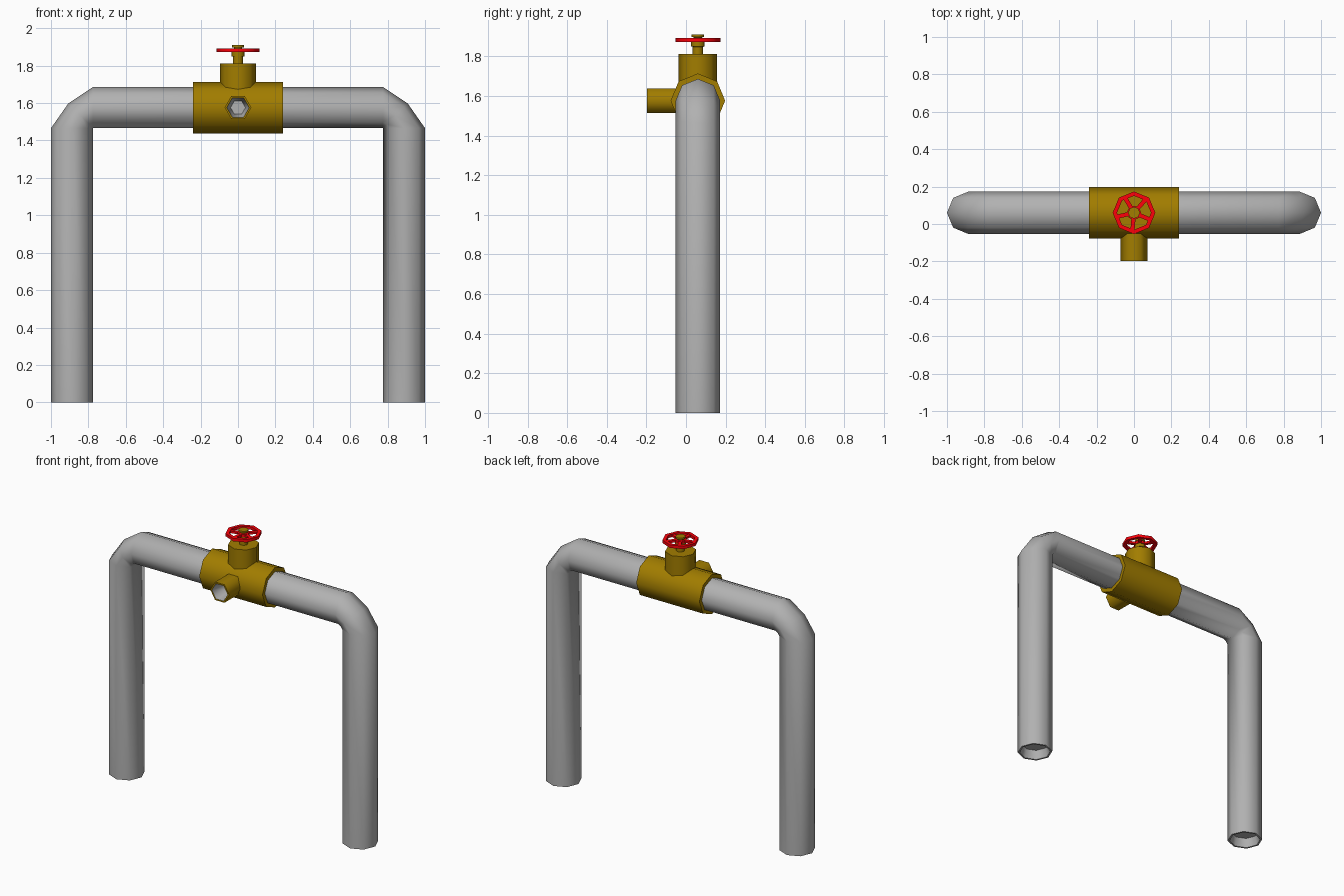
import bpy, bmesh, math
from mathutils import Vector, Matrix

if "Cube" in bpy.data.objects:
    bpy.data.objects.remove(bpy.data.objects["Cube"])

CY, PZ, R = 0.06, 1.576, 0.1125      # pipe plane, crossbar height, pipe radius


def material(name, rgb):
    m = bpy.data.materials.new(name)
    m.diffuse_color = (*rgb, 1)
    m.use_nodes = True
    m.node_tree.nodes["Principled BSDF"].inputs["Base Color"].default_value = m.diffuse_color
    return m


brass = material("brass", (0.36, 0.205, 0.0))
red = material("red", (1.0, 0.0, 0.003))
steel = material("steel", (0.44, 0.44, 0.44))


def finish(name, bm, mat=None, angle=50):
    bmesh.ops.recalc_face_normals(bm, faces=bm.faces)
    me = bpy.data.meshes.new(name)
    bm.to_mesh(me)
    bm.free()
    ob = bpy.data.objects.new(name, me)
    bpy.context.collection.objects.link(ob)
    if mat:
        me.materials.append(mat)
    bpy.ops.object.select_all(action='DESELECT')
    ob.select_set(True)
    bpy.context.view_layer.objects.active = ob
    if angle:
        bpy.ops.object.shade_smooth_by_angle(angle=math.radians(angle))
    return ob


def bridge(bm, rings, closed=False):
    pairs = list(zip(rings, rings[1:]))
    if closed:
        pairs.append((rings[-1], rings[0]))
    n = len(rings[0])
    for a, b in pairs:
        for i in range(n):
            j = (i + 1) % n
            bm.faces.new((a[i], a[j], b[j], b[i]))


def lathe(name, profile, n, matrix, mat=None, closed=False, angle=50):
    """Revolve (radius, height) points into an n-sided solid along local z."""
    bm = bmesh.new()
    rings = [[bm.verts.new(matrix @ Vector((r * math.cos(2 * math.pi * i / n),
                                            r * math.sin(2 * math.pi * i / n), h)))
              for i in range(n)] for r, h in profile]
    bridge(bm, rings, closed)
    if not closed:
        bm.faces.new(rings[0])
        bm.faces.new(rings[-1])
    return finish(name, bm, mat, angle)


# Pipe: octagonal sections from a recessed foot, around both tight elbows, and down
half = [(-0.8875, 0.06, 0, 0.085), (-0.8875, 0, 0, 0.1), (-0.8875, 0, 0, R),
        (-0.8875, PZ - 0.11, 0, R), (-0.841, 1.533, 45, 0.093), (-0.775, PZ, 90, 0.11)]
path = half + [(-x, z, 180 - a, r) for x, z, a, r in reversed(half)]
bm = bmesh.new()
rings = []
for x, z, a, r in path:
    t = math.radians(a)
    side = Vector((-math.cos(t), 0, math.sin(t)))     # points to the outer bend
    ry = r if z < 0.1 else R
    rings.append([bm.verts.new(Vector((x, CY, z)) + side * r * math.cos(k * math.pi / 4)
                  + Vector((0, ry * math.sin(k * math.pi / 4), 0))) for k in range(8)])
bridge(bm, rings)
bm.faces.new(rings[0])
bm.faces.new(rings[-1])
bmesh.ops.remove_doubles(bm, verts=bm.verts, dist=0.003)
finish("pipe", bm, steel, angle=60)

# Valve body around the crossbar
lathe("valve_body", [(0.1375, -0.24), (0.1375, 0.24)], 8,
      Matrix.Translation((0, CY, PZ)) @ Matrix.Rotation(math.pi / 2, 4, 'Y'), brass)

# Outlet nozzle facing front, with a tapered grey bore
front = Matrix.Translation((0, 0, PZ)) @ Matrix.Rotation(math.pi / 2, 4, 'X')
nozzle = lathe("outlet_nozzle", [(0.0715, -0.03), (0.0715, 0.198), (0.06, 0.198),
                                 (0.04, 0.085)], 6, front, brass, angle=65)
nozzle.data.materials.append(steel)
for p in nozzle.data.polygons:
    pts = [nozzle.data.vertices[v].co for v in p.vertices]
    if all(math.hypot(c.x, c.z - PZ) < 0.065 for c in pts):
        p.material_index = 1

# Bonnet and stem
up = Matrix.Translation((0, CY, 0))
lathe("bonnet", [(0.097, 1.62), (0.097, 1.812)], 8, up, brass)
lathe("valve_stem", [(0.027, 1.80), (0.027, 1.848), (0.034, 1.85), (0.034, 1.872),
                     (0.022, 1.874), (0.022, 1.896), (0.032, 1.898), (0.032, 1.91)],
      8, up, brass)

# Handwheel rim, hub and spokes
lathe("wheel_rim", [(0.091, 1.872), (0.114, 1.872), (0.114, 1.892), (0.091, 1.892)],
      8, up, red, closed=True)
lathe("wheel_hub", [(0.038, 1.873), (0.038, 1.891)], 8, up, red)
bm = bmesh.new()
for i in range(5):
    turn = Matrix.Rotation(math.radians(265 + 72 * i), 4, 'Z')
    bmesh.ops.create_cube(bm, size=1, matrix=Matrix.Translation((0, CY, 1.882)) @ turn
                          @ Matrix.Translation((0.061, 0, 0))
                          @ Matrix.Diagonal((0.076, 0.022, 0.014, 1)))
finish("wheel_spokes", bm, red, angle=0)
